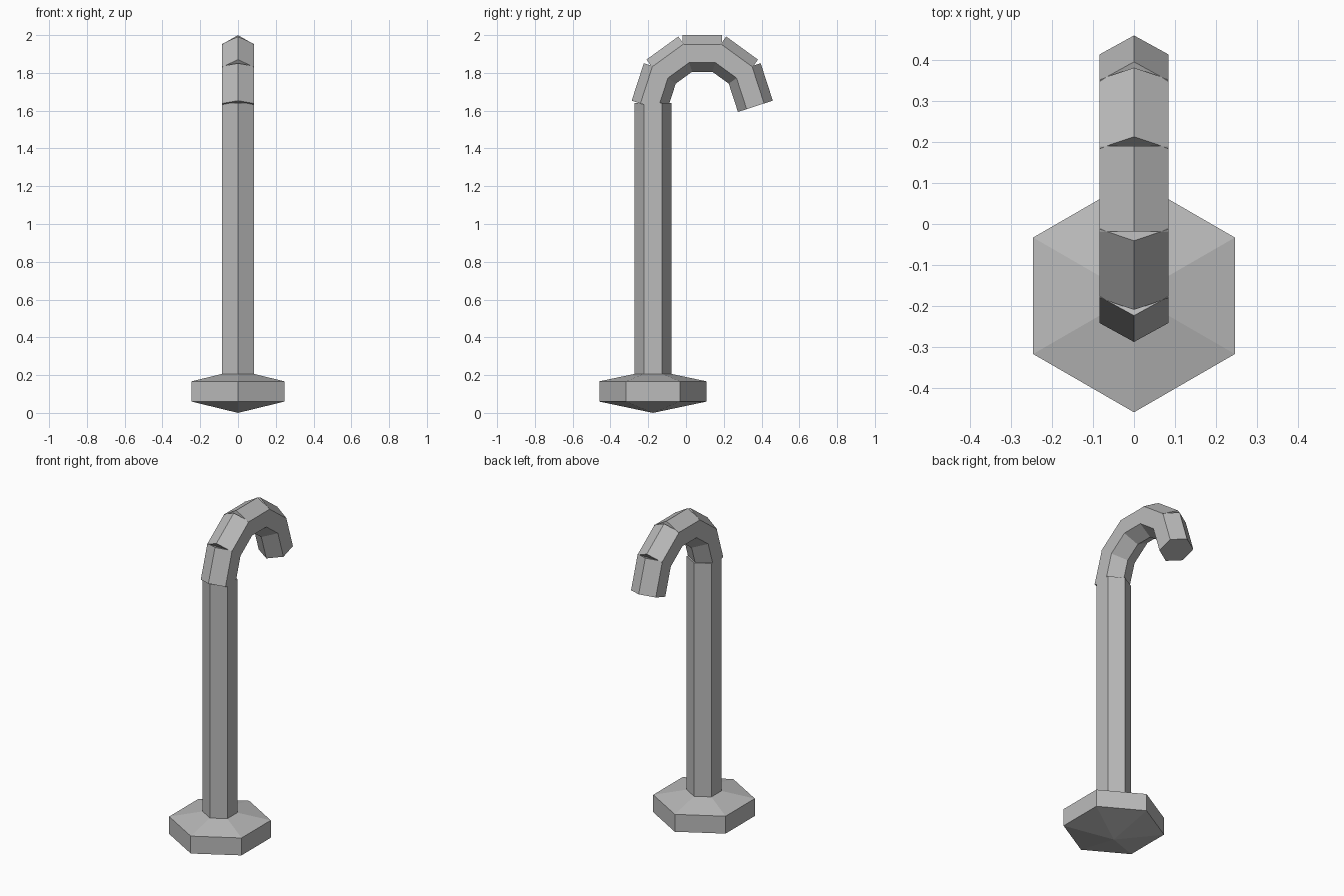
import bpy, bmesh, math
from mathutils import Matrix

if "Cube" in bpy.data.objects:
    bpy.data.objects.remove(bpy.data.objects["Cube"])

grey = bpy.data.materials.new("metal_grey")
grey.diffuse_color = (0.5, 0.5, 0.5, 1)
grey.use_nodes = True
grey.node_tree.nodes["Principled BSDF"].inputs["Base Color"].default_value = grey.diffuse_color

POLE_Y = -0.175          # axis of base and pole
R = 0.097                # bar radius
ARC_Y, ARC_Z, ARC_R = 0.086, 1.641, 0.262   # centre line of the hook


def hex_lathe(name, profile):
    """Six-sided solid about z from (radius, height) points; radius 0 is a tip."""
    bm = bmesh.new()
    rings = []
    for r, z in profile:
        n = 6 if r > 0 else 1
        rings.append([bm.verts.new((r * math.sin(math.pi * i / 3),
                                    r * math.cos(math.pi * i / 3), z)) for i in range(n)])
    for a, b in zip(rings, rings[1:]):
        for i in range(6):
            j = (i + 1) % 6
            if len(a) == 1:
                bm.faces.new((a[0], b[i], b[j]))
            elif len(b) == 1:
                bm.faces.new((a[i], a[j], b[0]))
            else:
                bm.faces.new((a[i], a[j], b[j], b[i]))
    for ring in (rings[0], rings[-1]):
        if len(ring) == 6:
            bm.faces.new(ring)
    bmesh.ops.recalc_face_normals(bm, faces=bm.faces)
    mesh = bpy.data.meshes.new(name)
    bm.to_mesh(mesh)
    bm.free()
    mesh.materials.append(grey)
    ob = bpy.data.objects.new(name, mesh)
    bpy.context.collection.objects.link(ob)
    return ob


# Base: hexagonal plate with shallow pyramids above and below
base = hex_lathe("base", [(0, 0), (0.284, 0.06), (0.284, 0.167), (0, 0.227)])
base.location.y = POLE_Y

# Straight pole
pole = hex_lathe("pole", [(R, 0.113), (R, ARC_Z)])
pole.location.y = POLE_Y

# Hook: five straight bars around a half circle
for k in range(5):
    a = math.radians(162 - 36 * k)
    bar = hex_lathe(f"hook_segment_{k + 1}", [(R, -0.104), (R, 0.104)])
    bar.matrix_world = (Matrix.Translation((0, ARC_Y + ARC_R * math.cos(a),
                                            ARC_Z + ARC_R * math.sin(a)))
                        @ Matrix.Rotation(a - math.pi, 4, 'X'))
